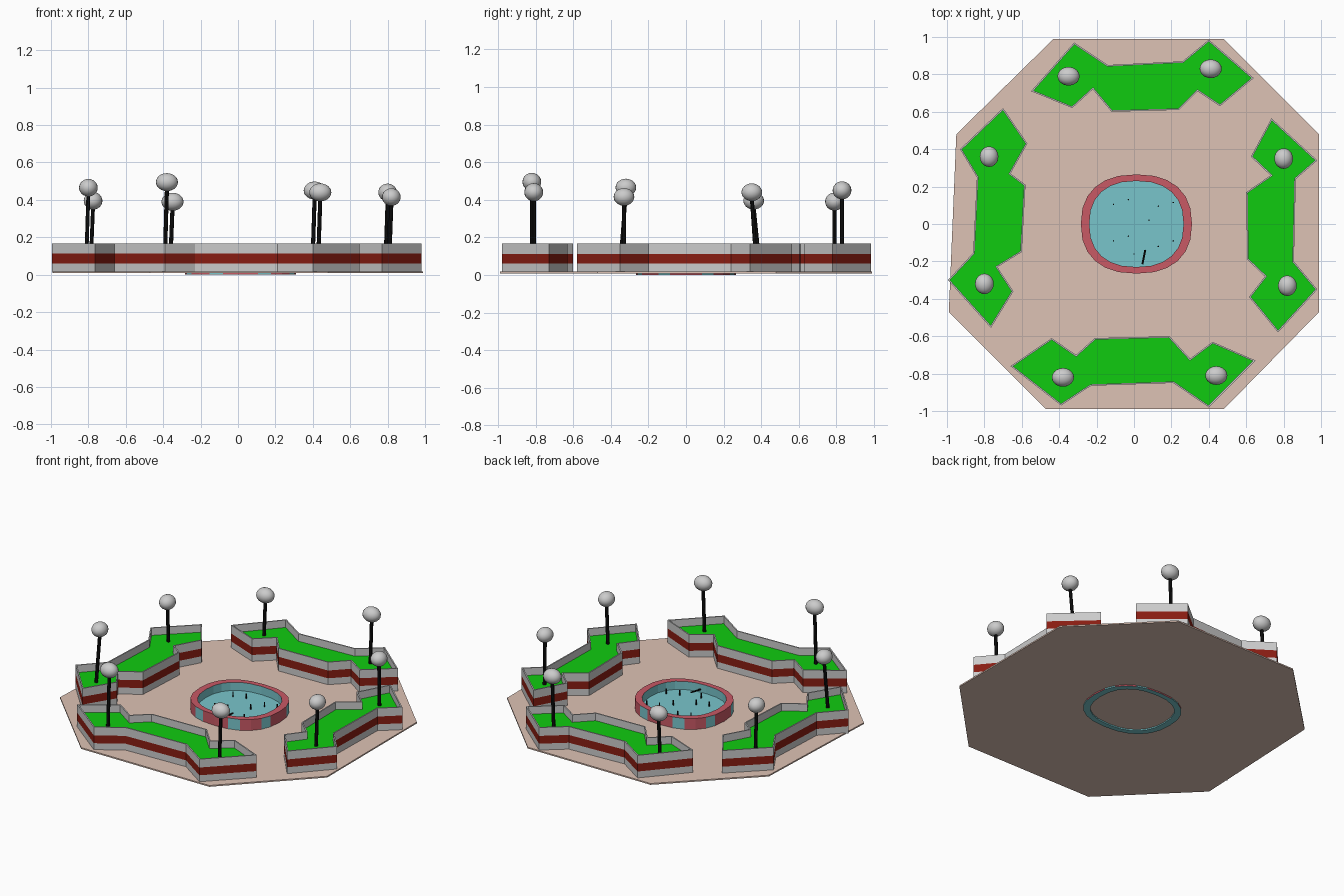
import bpy, bmesh, math
from mathutils import Vector

if "Cube" in bpy.data.objects:
    bpy.data.objects.remove(bpy.data.objects["Cube"])


def material(name, rgb):
    m = bpy.data.materials.new(name)
    m.diffuse_color = (*rgb, 1)
    m.use_nodes = True
    m.node_tree.nodes["Principled BSDF"].inputs["Base Color"].default_value = m.diffuse_color
    return m


PAVING = material("paving", (0.73, 0.54, 0.46))
GRASS = material("grass", (0.005, 0.6, 0.005))
RED = material("red_band", (0.25, 0.012, 0.006))
RIM = material("pool_tile", (0.58, 0.10, 0.13))
WATER = material("water", (0.19, 0.56, 0.60))
BLACK = material("black", (0.006, 0.006, 0.006))


def make(name, bm, *mats):
    me = bpy.data.meshes.new(name)
    bm.to_mesh(me)
    bm.free()
    for m in mats:
        me.materials.append(m)
    ob = bpy.data.objects.new(name, me)
    bpy.context.collection.objects.link(ob)
    return ob


def pairs(flat):
    """Flat x, y list -> counter-clockwise outline."""
    p = list(zip(flat[::2], flat[1::2]))
    area = sum(a[0] * b[1] - b[0] * a[1] for a, b in zip(p, p[1:] + p[:1]))
    return p if area > 0 else p[::-1]


def slab(name, pts, z0, z1, mat):
    bm = bmesh.new()
    lo = [bm.verts.new((x, y, z0)) for x, y in pts]
    hi = [bm.verts.new((x, y, z1)) for x, y in pts]
    bm.faces.new(hi)
    bm.faces.new(lo[::-1])
    n = len(pts)
    for i in range(n):
        j = (i + 1) % n
        bm.faces.new((lo[i], lo[j], hi[j], hi[i]))
    return make(name, bm, mat)


def wall(name, pts, z0, z1, mat=None):
    """Thin upright band following a closed outline."""
    bm = bmesh.new()
    lo = [bm.verts.new((x, y, z0)) for x, y in pts]
    hi = [bm.verts.new((x, y, z1)) for x, y in pts]
    n = len(pts)
    for i in range(n):
        j = (i + 1) % n
        bm.faces.new((lo[i], lo[j], hi[j], hi[i]))
    ob = make(name, bm, *([mat] if mat else []))
    mod = ob.modifiers.new("thickness", 'SOLIDIFY')
    mod.thickness, mod.offset, mod.use_even_offset = 0.008, -1, True
    return ob


def rod(name, a, b, r, mat, sides=8):
    a, b = Vector(a), Vector(b)
    bm = bmesh.new()
    bmesh.ops.create_cone(bm, cap_ends=True, segments=sides, radius1=r, radius2=r,
                          depth=(b - a).length)
    ob = make(name, bm, mat)
    ob.location = (a + b) / 2
    ob.rotation_euler = (b - a).to_track_quat('Z', 'Y').to_euler()
    return ob


# octagonal paving
slab("paving", pairs([-.43, .99, .48, .99, .99, .48, .99, -.47,
                      .48, -.99, -.47, -.99, -.99, -.47, -.95, .48]), 0.008, 0.017, PAVING)

# four planters with arrow-shaped ends
PLANTERS = {
    "back": [-.55, .71, -.32, .97, -.14, .85, .26, .87, .40, .985, .64, .78,
             .46, .63, .34, .71, .24, .61, -.12, .60, -.22, .72, -.33, .62],
    "right": [.735, .565, .98, .34, .865, .24, .855, -.20, .98, -.35, .77, -.58,
              .615, -.39, .70, -.28, .605, -.19, .60, .17, .73, .26, .625, .36],
    "front": [-.66, -.76, -.44, -.61, -.31, -.70, -.21, -.61, .19, -.60, .30, -.72,
              .42, -.63, .65, -.73, .40, -.98, .21, -.85, -.23, -.865, -.39, -.97],
    "left": [-.70, .62, -.57, .43, -.66, .27, -.58, .21, -.60, -.15, -.73, -.23,
             -.645, -.36, -.765, -.555, -.995, -.30, -.86, -.155, -.84, .25, -.93, .40],
}
for side, flat in PLANTERS.items():
    pts = pairs(flat)
    wall(side + "_planter_base", pts, 0.012, 0.06)
    wall(side + "_planter_band", pts, 0.06, 0.112, RED)
    wall(side + "_planter_rim", pts, 0.112, 0.168)
    bm = bmesh.new()
    bm.faces.new([bm.verts.new((x, y, 0.118)) for x, y in pts])
    make(side + "_planter_grass", bm, GRASS)

# globe lamps: head position, lean of the pole foot
LAMPS = [(-.35, .79, .39), (.41, .83, .45), (.80, .35, .44), (.82, -.33, .415),
         (.44, -.81, .44), (-.38, -.82, .495), (-.80, -.32, .465), (-.775, .36, .395)]
for i, (x, y, z) in enumerate(LAMPS):
    side_lamp = abs(x) > abs(y)
    foot = (x - 0.01, y + (0.025 if i == 7 else -0.025 if i == 6 else 0.02 if i == 2 else 0),
            0.115)
    rod(f"lamp_pole_{i}", foot, (x, y, z - 0.03), 0.011, BLACK)
    bm = bmesh.new()
    bmesh.ops.create_uvsphere(bm, u_segments=20, v_segments=12, radius=1)
    for f in bm.faces:
        f.smooth = True
    globe = make(f"lamp_globe_{i}", bm)
    globe.location = (x, y, z)
    globe.scale = (0.05, 0.055, 0.047) if side_lamp else (0.059, 0.05, 0.048)

# pool: rounded-square rings for outer wall, rim and inner wall
N = 24
RX, RY, TOP = 0.297, 0.265, 0.09


def ring(rx, ry):
    out = []
    for i in range(N):
        a = math.tau * i / N
        c, s = math.cos(a), math.sin(a)
        out.append((0.013 + rx * math.copysign(abs(c) ** 0.85, c),
                    ry * math.copysign(abs(s) ** 0.85, s)))
    return out


outer, inner = ring(RX, RY), ring(RX - 0.045, RY - 0.035)
bm = bmesh.new()
loops = [[bm.verts.new((x, y, z)) for x, y in pts]
         for pts, z in ((outer, 0.0), (outer, TOP), (inner, TOP), (inner, 0.0))]
for k in range(4):
    a, b = loops[k], loops[(k + 1) % 4]
    for i in range(N):
        j = (i + 1) % N
        f = bm.faces.new((a[i], a[j], b[j], b[i]))
        f.material_index = 1 if k >= 2 or (k == 0 and i % 3 == 1) else 0
make("pool_wall", bm, RIM, WATER)
bm = bmesh.new()
bm.faces.new([bm.verts.new((x, y, 0.035)) for x, y in inner])
make("pool_water", bm, WATER)

# fountain jets and the leaning spout
JETS = [(-.11, .105), (-.03, .13), (.13, .095), (.21, .115), (.08, .02),
        (-.11, -.09), (0, -.16), (-.03, -.065), (.13, -.12), (.21, -.09)]
for i, (x, y) in enumerate(JETS):
    rod(f"fountain_jet_{i}", (x, y, 0.03), (x, y, 0.068), 0.004, BLACK, 6)
rod("fountain_spout", (0.045, -0.215, 0.06), (0.06, -0.14, 0.065), 0.006, BLACK, 6)
